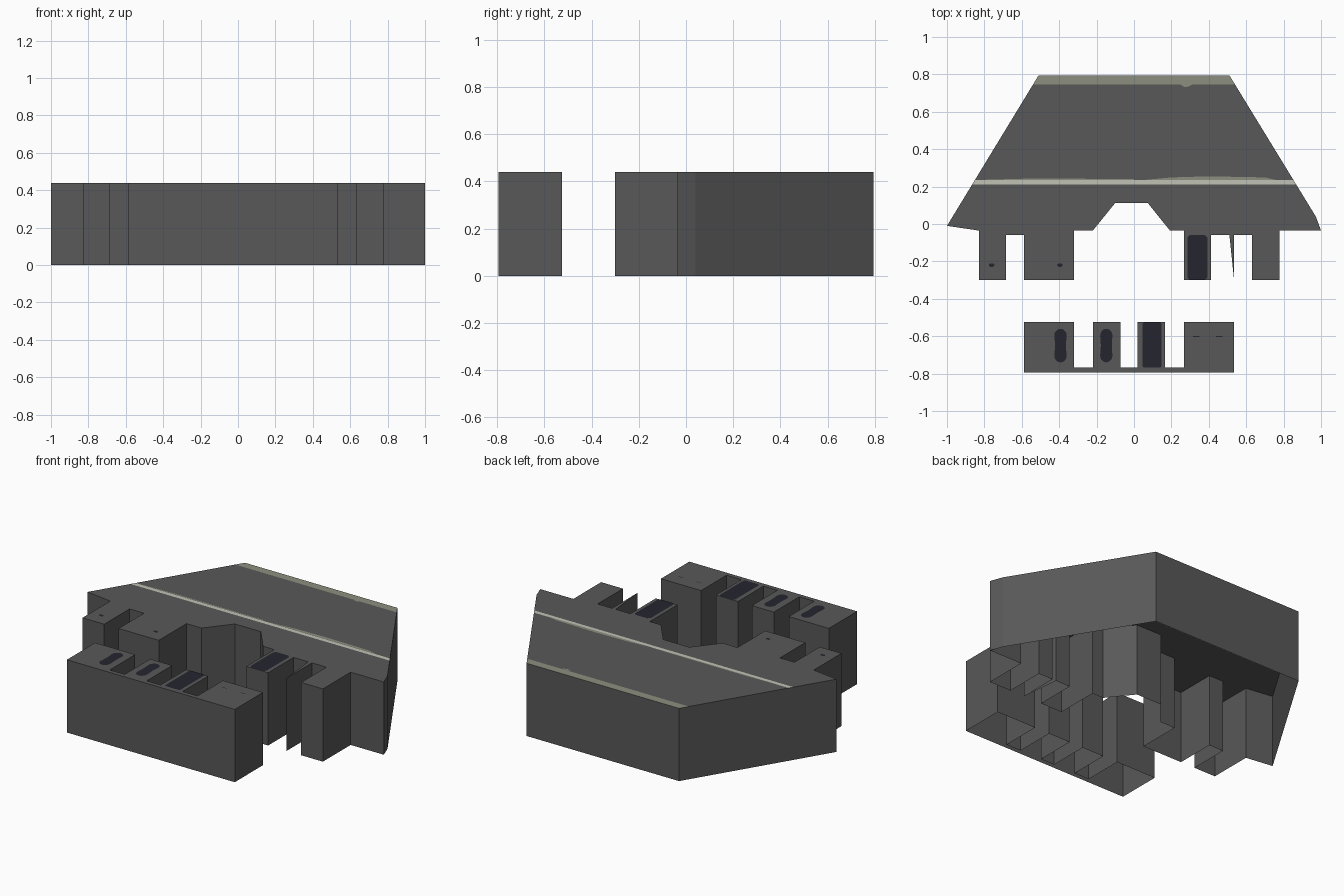
import bpy, bmesh, math

if "Cube" in bpy.data.objects:
    bpy.data.objects.remove(bpy.data.objects["Cube"])

H = 0.44  # roof height


def material(name, rgb):
    m = bpy.data.materials.new(name)
    m.diffuse_color = (*rgb, 1)
    m.use_nodes = True
    m.node_tree.nodes["Principled BSDF"].inputs["Base Color"].default_value = m.diffuse_color
    return m


GREY = material("dark grey", (0.098, 0.098, 0.098))
KHAKI = material("khaki", (0.27, 0.275, 0.215))
PALE = material("pale stone", (0.53, 0.54, 0.46))
NAVY = material("navy black", (0.018, 0.018, 0.03))


def finish(name, bm, mats):
    me = bpy.data.meshes.new(name)
    bm.to_mesh(me)
    bm.free()
    for m in mats:
        me.materials.append(m)
    ob = bpy.data.objects.new(name, me)
    bpy.context.collection.objects.link(ob)
    return ob


def shell(outline):
    """Walls and roof over a counter-clockwise outline, open underneath."""
    bm = bmesh.new()
    top = [bm.verts.new((x, y, H)) for x, y in outline]
    low = [bm.verts.new((x, y, 0)) for x, y in outline]
    bm.faces.new(top)
    for i in range(len(top)):
        j = (i + 1) % len(top)
        bm.faces.new((low[i], low[j], top[j], top[i]))
    return bm


def plate(name, points, mat):
    """Thin painted mark lying on the roof."""
    bm = bmesh.new()
    bm.faces.new([bm.verts.new((x, y, H + 0.002)) for x, y in points])
    finish(name, bm, [mat])


def rect(x0, x1, y0, y1, c=0.0):
    """Rectangle with clipped corners."""
    return [(x0 + c, y0), (x1 - c, y0), (x1, y0 + c), (x1, y1 - c),
            (x1 - c, y1), (x0 + c, y1), (x0, y1 - c), (x0, y0 + c)] if c else \
           [(x0, y0), (x1, y0), (x1, y1), (x0, y1)]


# Main building: trapezoid hall with projecting bays along its front
hall = [(-1, -.01), (-.83, -.035), (-.83, -.3), (-.685, -.3), (-.685, -.058),
        (-.588, -.058), (-.588, -.3), (-.32, -.3), (-.32, -.035), (-.22, -.035),
        (-.1, .113), (.073, .113), (.192, -.035), (.267, -.035), (.267, -.3),
        (.412, -.3), (.412, -.058), (.51, -.058), (.535, -.3), (.535, -.058),
        (.632, -.058), (.632, -.3), (.778, -.3), (.778, -.035), (1, -.035),
        (.972, .04), (.51, .795), (-.51, .795)]
bm = shell(hall)
for y in (.21, .235, .745):
    bmesh.ops.bisect_plane(bm, geom=bm.verts[:] + bm.edges[:] + bm.faces[:],
                           plane_co=(0, y, 0), plane_no=(0, 1, 0))
bm.normal_update()
for f in bm.faces:  # roof bands by position
    if f.normal.z > .9:
        y = f.calc_center_median().y
        f.material_index = 1 if y > .745 else 2 if .21 < y < .235 else 0
finish("main_hall", bm, [GREY, KHAKI, PALE])

# Front block: thin front strip with rooms projecting back
y0, y1, yb = -.795, -.768, -.525
front = [(-.588, y0), (.535, y0)]
for xr, xl in ((.535, .267), (.167, .02), (-.073, -.22), (-.32, -.588)):
    for x, y in ((xr, y1), (xr, yb), (xl, yb), (xl, y1)):
        if not (y == y1 and x in (.535, -.588)):
            front.append((x, y))
finish("front_block", shell(front), [GREY])

# Worn edge of the pale roof band
plate("band_wear_left", [(-.85, .235), (0, .235), (0, .241), (-.56, .243)], KHAKI)
plate("band_wear_right", [(.05, .235), (.76, .235), (.7, .249), (.4, .255), (.2, .249)], KHAKI)
plate("back_edge_chip", [(.25, .745), (.27, .732), (.29, .735), (.31, .745)], KHAKI)

# Dark roof openings
plate("bay_opening", rect(.285, .392, -.3, -.058, .014), NAVY)
plate("front_opening", rect(.045, .148, -.768, -.525, .008), NAVY)
for i, cx in enumerate((-.393, -.148)):  # peanut-shaped pits
    pts = []
    for k in range(28):
        a = 2 * math.pi * k / 28
        pts.append((cx + .042 * math.cos(a) * (1 - .3 * math.cos(a) ** 8),
                    -.65 + .09 * math.copysign(abs(math.sin(a)) ** .7, math.sin(a))))
    plate(f"pit_{i + 1}", pts, NAVY)
for i, cx in enumerate((-.761, -.396)):  # small vents
    plate(f"vent_{i + 1}", rect(cx - .015, cx + .015, -.229, -.21, .007), NAVY)
for i, cx in enumerate((.333, .456)):  # hairline slots
    plate(f"slot_{i + 1}", rect(cx - .017, cx + .017, -.604, -.599), NAVY)
